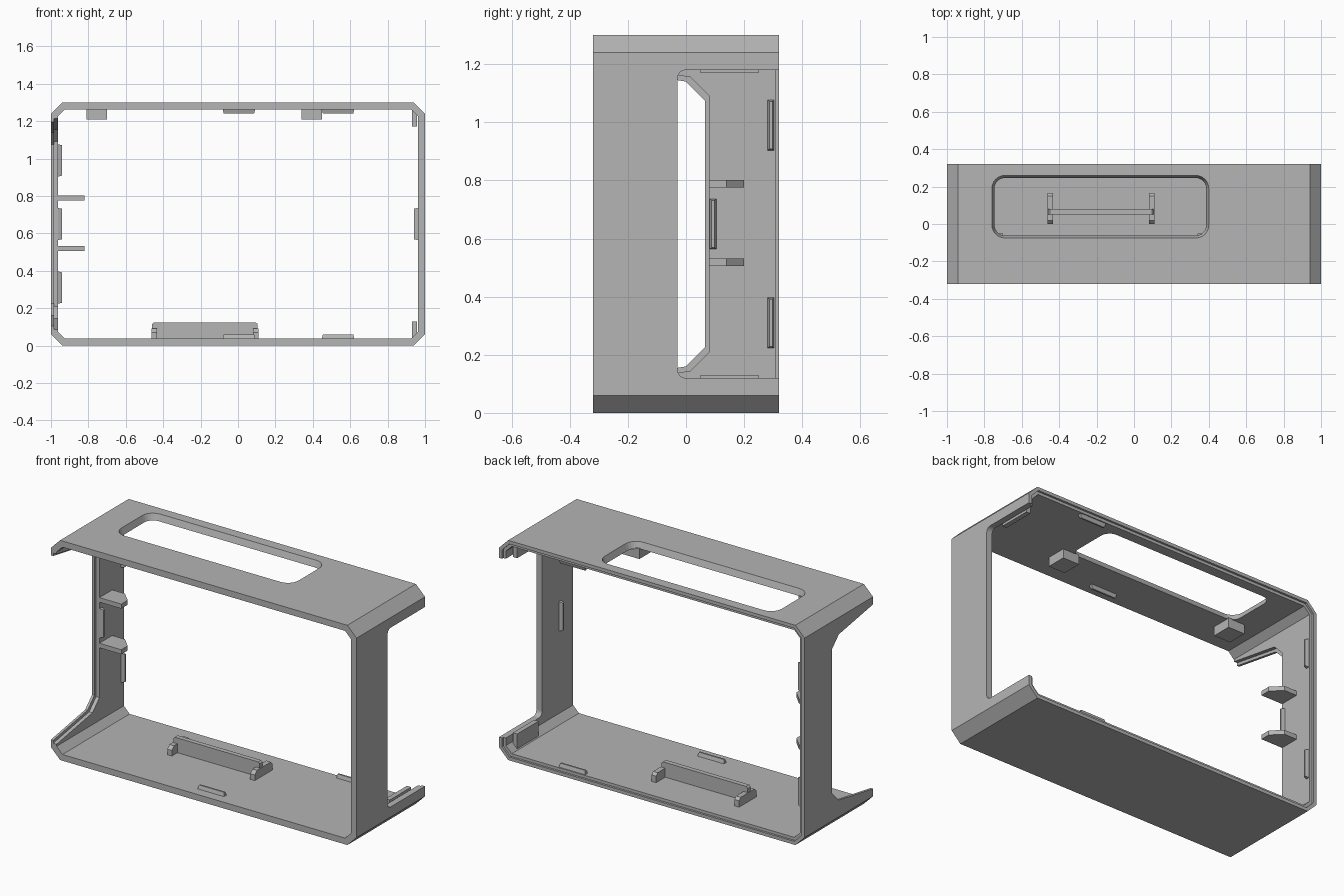
import bpy, bmesh
from math import cos, sin, pi
from mathutils import Vector

cube = bpy.data.objects.get("Cube")
if cube:
    bpy.data.objects.remove(cube, do_unlink=True)

grey = bpy.data.materials.new("plain_grey")
grey.use_nodes = True
grey.diffuse_color = (0.46, 0.46, 0.46, 1)
grey.node_tree.nodes["Principled BSDF"].inputs["Base Color"].default_value = grey.diffuse_color

WALL, HALF, TOP = 0.037, 0.32, 1.3


def loft(name, ring_a, ring_b):
    """Closed solid between two rings of equal length."""
    bm = bmesh.new()
    a = [bm.verts.new(p) for p in ring_a]
    b = [bm.verts.new(p) for p in ring_b]
    bm.faces.new(a)
    bm.faces.new(b)
    for i in range(len(a)):
        j = (i + 1) % len(a)
        bm.faces.new((a[i], a[j], b[j], b[i]))
    bmesh.ops.recalc_face_normals(bm, faces=bm.faces)
    mesh = bpy.data.meshes.new(name)
    bm.to_mesh(mesh)
    bm.free()
    mesh.materials.append(grey)
    obj = bpy.data.objects.new(name, mesh)
    bpy.context.collection.objects.link(obj)
    return obj


def ring(points, axis, level):
    """Place 2D points on a plane across the given axis."""
    out = []
    for p in points:
        v = list(p)
        v.insert("xyz".index(axis), level)
        out.append(Vector(v))
    return out


def prism(name, points, axis, lo, hi):
    return loft(name, ring(points, axis, lo), ring(points, axis, hi))


def rect(a0, a1, b0, b1):
    return [(a0, b0), (a1, b0), (a1, b1), (a0, b1)]


def box(name, x0, x1, y0, y1, z0, z1):
    return prism(name, rect(x0, x1, y0, y1), "z", z0, z1)


def rounded(a0, a1, b0, b1, r, steps=6):
    pts = []
    corners = [(a1 - r, b1 - r), (a0 + r, b1 - r), (a0 + r, b0 + r), (a1 - r, b0 + r)]
    for k, (ca, cb) in enumerate(corners):
        for s in range(steps + 1):
            t = (k + s / steps) * pi / 2
            pts.append((ca + r * cos(t), cb + r * sin(t)))
    return pts


def outline(inset):
    """Chamfered rectangle of the shell, moved inwards evenly."""
    c = 0.06 - inset * 0.586
    x, lo, hi = 1 - inset, inset, TOP - inset
    return [(-x + c, lo), (x - c, lo), (x, lo + c), (x, hi - c),
            (x - c, hi), (-x + c, hi), (-x, hi - c), (-x, lo + c)]


def cut(target, cutter):
    cutter.hide_render = True
    mod = target.modifiers.new("cut", "BOOLEAN")
    mod.operation, mod.solver, mod.object = "DIFFERENCE", "EXACT", cutter
    bpy.context.view_layer.objects.active = target
    bpy.ops.object.modifier_apply(modifier=mod.name)
    bpy.data.objects.remove(cutter, do_unlink=True)


# Shell: chamfered tube with a stepped back rim
shell = prism("shell", outline(0), "y", -HALF, HALF)
cut(shell, prism("inside", outline(WALL), "y", -1, 1))
cut(shell, prism("back_step", outline(0.02), "y", 0.308, 0.5))

# Handle opening in the top, with sloping sides
cut(shell, loft("top_opening",
                ring(rounded(-0.775, 0.415, -0.09, 0.275, 0.085), "z", TOP + 0.04),
                ring(rounded(-0.73, 0.37, -0.045, 0.23, 0.04), "z", TOP - 0.08)))

# Opening at the back of the +x wall
cut(shell, prism("side_opening", rounded(-0.03, 0.6, 0.12, 1.18, 0.03), "x", 0.94, 1.2))


# Flared opening at the front of the -x wall, stepped on the inside
def flare(d):
    half = [(-0.5, 0.07), (-0.32, 0.105), (0.0, 0.16), (0.065, 0.225)]
    low = [(y + d, z - d) for y, z in half]
    return low + [(y, TOP - z) for y, z in reversed(low)]


cut(shell, prism("flare_opening", flare(0), "x", -1.2, -0.94))
cut(shell, prism("flare_step", flare(0.015), "x", -0.985, -0.94))


# Small tapered clips on the inner walls
def clip(name, centre, along, normal, length=0.175):
    c, u, n = Vector(centre), Vector(along), Vector(normal)
    v = u.cross(n)
    base, tip = [
        [c + n * h + u * su * l + v * sv * w for su, sv in rect(-1, 1, -1, 1)[:4]]
        for h, l, w in ((-0.005, length / 2, 0.013), (0.022, length / 2 - 0.006, 0.005))]
    return loft(name, base, tip)


X, Z = (1, 0, 0), (0, 0, 1)
for side, z, n in (("bottom", WALL, 1), ("top", TOP - WALL, -1)):
    clip(side + "_front_clip", (0.005, -0.25, z), X, (0, 0, n))
    clip(side + "_back_clip", (0.535, 0.29, z), X, (0, 0, n))
clip("left_clip", (1 - WALL, -0.2, 0.65), Z, (-1, 0, 0))
for name, y, z in (("upper", 0.292, 0.99), ("middle", 0.093, 0.65), ("lower", 0.292, 0.31)):
    clip("right_" + name + "_clip", (WALL - 1, y, z), Z, X)

# Shelves on the -x wall
shelf = [(-0.97, 0.08), (-0.82, 0.08), (-0.82, 0.14), (-0.88, 0.2), (-0.97, 0.2)]
for name, z in (("lower_shelf", 0.505), ("upper_shelf", 0.775)):
    prism(name, shelf, "z", z, z + 0.027)

# Ribs inside the +x corners
rib = [(0.93, 0.03), (0.958, 0.06), (0.958, 0.13), (0.93, 0.13)]
prism("lower_corner_rib", rib, "y", 0.05, 0.25)
prism("upper_corner_rib", [(x, TOP - z) for x, z in rib], "y", 0.05, 0.25)

# Blocks under the top, beside the opening
for name, x0, x1, notch in (("right_block", -0.81, -0.7, -0.77), ("left_block", 0.34, 0.45, 0.41)):
    box(name, x0, x1, -0.17, -0.05, TOP - 0.092, TOP - WALL + 0.005)

# Retaining bar with two feet on the floor
prism("retaining_bar", [(-0.46, 0.03), (0.105, 0.03), (0.105, 0.115), (0.095, 0.124),
                        (-0.45, 0.124), (-0.46, 0.115)], "y", 0.052, 0.08)
foot = [(0, 0.03), (0.165, 0.03), (0.165, 0.075), (0.15, 0.09), (0.02, 0.09), (0, 0.07)]
for name, x in (("right_foot", -0.463), ("left_foot", 0.08)):
    prism(name, foot, "x", x, x + 0.03)
